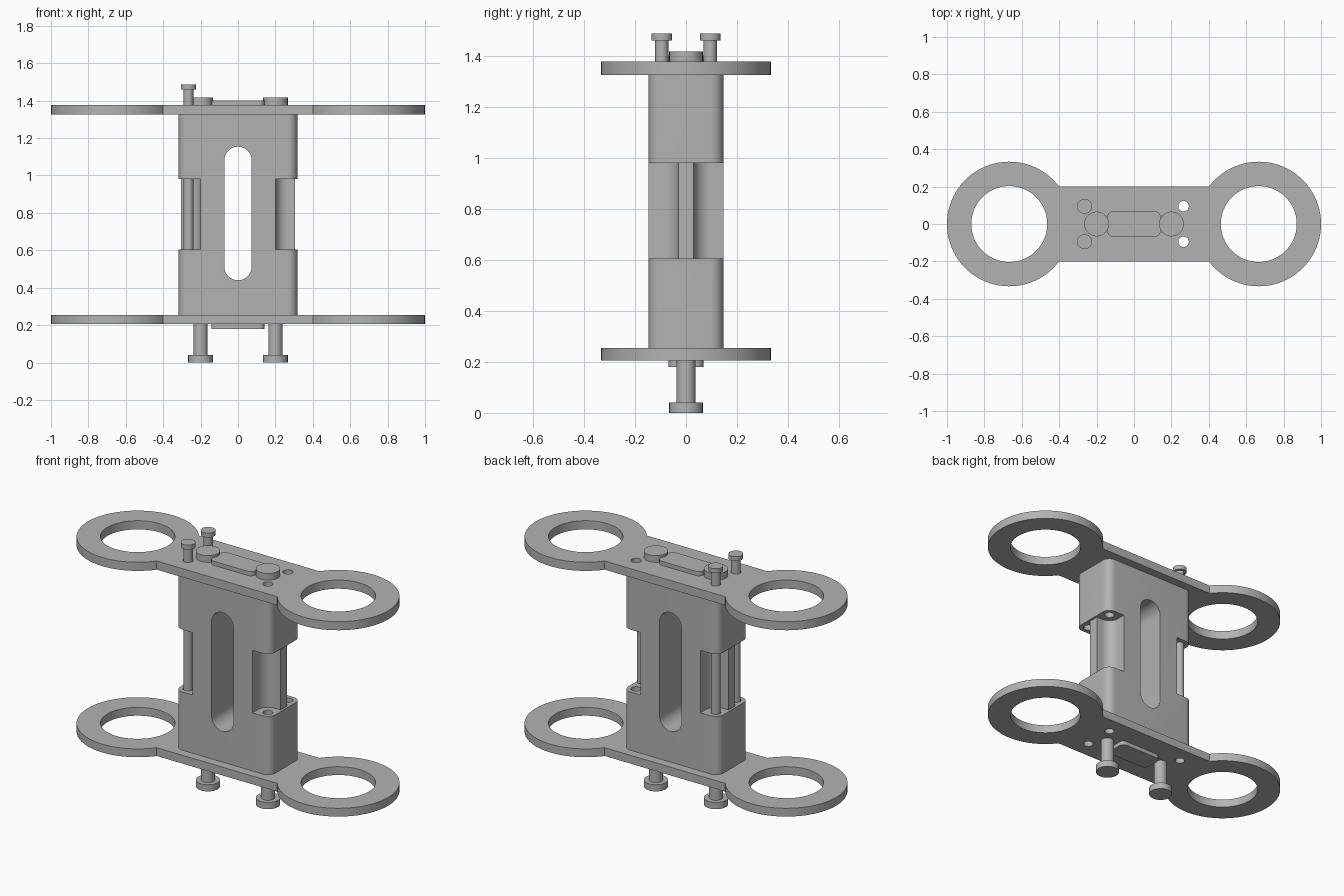
import bpy, bmesh
from math import sin, cos, radians, pi, sqrt, asin, degrees
from mathutils import Matrix

cube = bpy.data.objects.get("Cube")
if cube:
    bpy.data.objects.remove(cube, do_unlink=True)

grey = bpy.data.materials.new("plain grey")
grey.use_nodes = True
colour = (0.45, 0.45, 0.45, 1)
grey.diffuse_color = colour
grey.node_tree.nodes["Principled BSDF"].inputs["Base Color"].default_value = colour


def arc(cx, cy, r, start, end, n=12):
    angles = [radians(start + (end - start) * i / n) for i in range(n + 1)]
    return [(cx + r * cos(a), cy + r * sin(a)) for a in angles]


def circle(cx, cy, r, n=32):
    return arc(cx, cy, r, 0, 360, n)[:-1]


def round_rect(hx, hy, r, cy=0):
    pts = []
    for k, (sx, sy) in enumerate([(1, 1), (-1, 1), (-1, -1), (1, -1)]):
        pts += arc(sx * (hx - r), cy + sy * (hy - r), r, 90 * k, 90 * k + 90, 10)
    return pts


def smooth(ob):
    bpy.ops.object.select_all(action='DESELECT')
    ob.select_set(True)
    bpy.context.view_layer.objects.active = ob
    bpy.ops.object.shade_smooth_by_angle(angle=radians(30))


def prism(name, loops, z0, z1, turn=None):
    """Extrude an outline, with any further loops as holes."""
    bm = bmesh.new()
    for loop in loops:
        vs = [bm.verts.new((x, y, z0)) for x, y in loop]
        for i, v in enumerate(vs):
            bm.edges.new((v, vs[i - 1]))
    bmesh.ops.remove_doubles(bm, verts=bm.verts[:], dist=1e-5)
    bmesh.ops.triangle_fill(bm, use_beauty=True, edges=bm.edges[:])
    ext = bmesh.ops.extrude_face_region(bm, geom=bm.faces[:], use_keep_orig=True)
    top = [g for g in ext["geom"] if isinstance(g, bmesh.types.BMVert)]
    bmesh.ops.translate(bm, verts=top, vec=(0, 0, z1 - z0))
    bmesh.ops.recalc_face_normals(bm, faces=bm.faces[:])
    if turn:
        bmesh.ops.transform(bm, matrix=turn, verts=bm.verts[:])
    me = bpy.data.meshes.new(name)
    bm.to_mesh(me)
    bm.free()
    me.materials.append(grey)
    ob = bpy.data.objects.new(name, me)
    bpy.context.collection.objects.link(ob)
    smooth(ob)
    return ob


def cut(ob, cutter):
    mod = ob.modifiers.new("cut", 'BOOLEAN')
    mod.operation, mod.solver, mod.object = 'DIFFERENCE', 'EXACT', cutter
    bpy.context.view_layer.objects.active = ob
    bpy.ops.object.modifier_apply(modifier=mod.name)
    bpy.data.objects.remove(cutter, do_unlink=True)


# Shared layout
HX, HY = 0.265, 0.095
BOTTOM, LOW, HIGH, TOP = 0.205, 0.255, 1.325, 1.377
pin_holes = [circle(sx * HX, sy * HY, 0.028) for sx in (1, -1) for sy in (1, -1)]

# End plates: a web joining two rings
RX, R, WEB = 0.667, 0.333, 0.2
open_angle = 180 - degrees(asin(WEB / R))
right_end = arc(RX, 0, R, -open_angle, open_angle, 64)
left_end = [(-x, -y) for x, y in right_end]
ring_holes = [circle(s * RX, 0, 0.203, 64) for s in (1, -1)]
for name, z0, z1 in (("bottom_plate", BOTTOM, LOW), ("top_plate", HIGH, TOP)):
    prism(name, [right_end + left_end] + ring_holes + pin_holes, z0, z1)

# Body block with pin holes
body = prism("body", [round_rect(0.317, 0.147, 0.05)] + pin_holes, LOW, HIGH)

# Side recesses, leaving a central rib
scoop = [(0.2, 0.2)] + arc(HX, HY, 0.065, 180, 270) + [(0.305, 0.03)]
scoop += [(x, -y) for x, y in reversed(scoop)] + [(0.4, -0.2), (0.4, 0.2)]
for s in (1, -1):
    cut(body, prism("recess_cutter", [[(s * x, y) for x, y in scoop]], 0.605, 0.98))

# Long slot from front to back
slot = round_rect(0.073, 0.357, 0.0729, 0.797)
cut(body, prism("slot_cutter", [slot], -0.3, 0.3, Matrix.Rotation(pi / 2, 4, 'X')))
smooth(body)

# Raised pads on the outer plate faces
pad = round_rect(0.142, 0.068, 0.03)
prism("top_pad", [pad], TOP, 1.402)
prism("bottom_pad", [pad], 0.18, BOTTOM)

# Large bolts with end caps above and heads below
for side, s in (("left", 1), ("right", -1)):
    x = s * 0.2
    prism(side + "_bolt_cap", [circle(x, 0, 0.066, 48)], TOP, 1.417)
    prism(side + "_bolt_shaft", [circle(x, 0, 0.038)], 0.04, BOTTOM + 0.01)
    prism(side + "_bolt_head", [circle(x, 0, 0.066, 48)], 0, 0.04)

# Thin pins through the right side
for place, s in (("back", 1), ("front", -1)):
    prism(place + "_pin_shaft", [circle(-HX, s * HY, 0.026)], 0.3, 1.46)
    prism(place + "_pin_head", [circle(-HX, s * HY, 0.04)], 1.46, 1.487)
